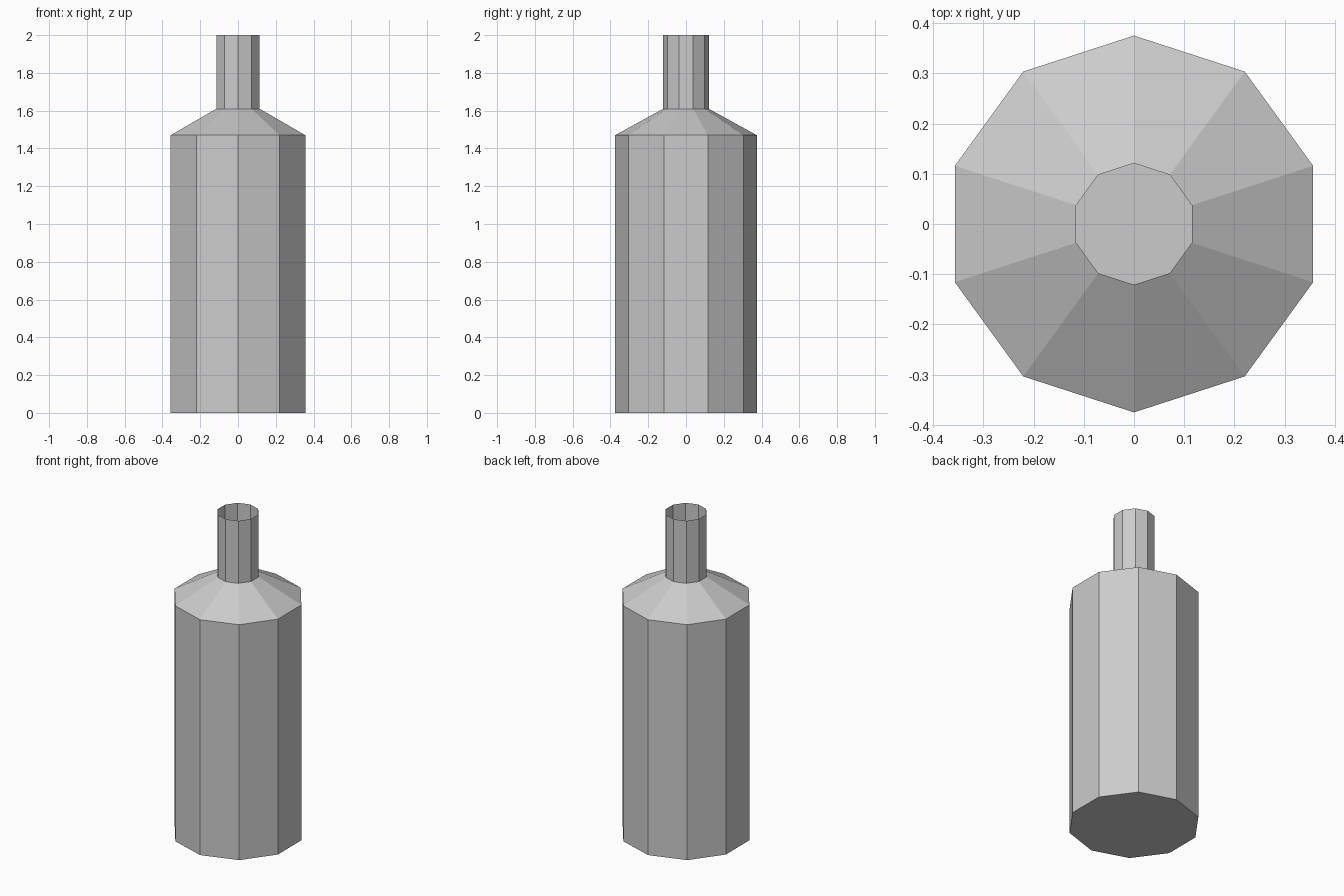
import bpy, bmesh, math

if "Cube" in bpy.data.objects:
    bpy.data.objects.remove(bpy.data.objects["Cube"])

SIDES = 10
# (radius, height) profile from base to open mouth
PROFILE = [(0.375, 0.0), (0.375, 1.47), (0.121, 1.61), (0.121, 2.0)]

bm = bmesh.new()


def ring(radius, z):
    """Ten-sided ring with a corner pointing to the back (+y)."""
    angles = [math.pi / 2 + math.tau * i / SIDES for i in range(SIDES)]
    return [bm.verts.new((radius * math.cos(a), radius * math.sin(a), z)) for a in angles]


rings = [ring(r, z) for r, z in PROFILE]

# Body, shoulder and neck walls
for low, high in zip(rings, rings[1:]):
    for i in range(SIDES):
        j = (i + 1) % SIDES
        bm.faces.new((low[i], low[j], high[j], high[i]))

# Closed base; the mouth stays open
bm.faces.new(rings[0][::-1])

mesh = bpy.data.meshes.new("bottle")
bm.to_mesh(mesh)
bm.free()
bottle = bpy.data.objects.new("bottle", mesh)
bpy.context.collection.objects.link(bottle)
